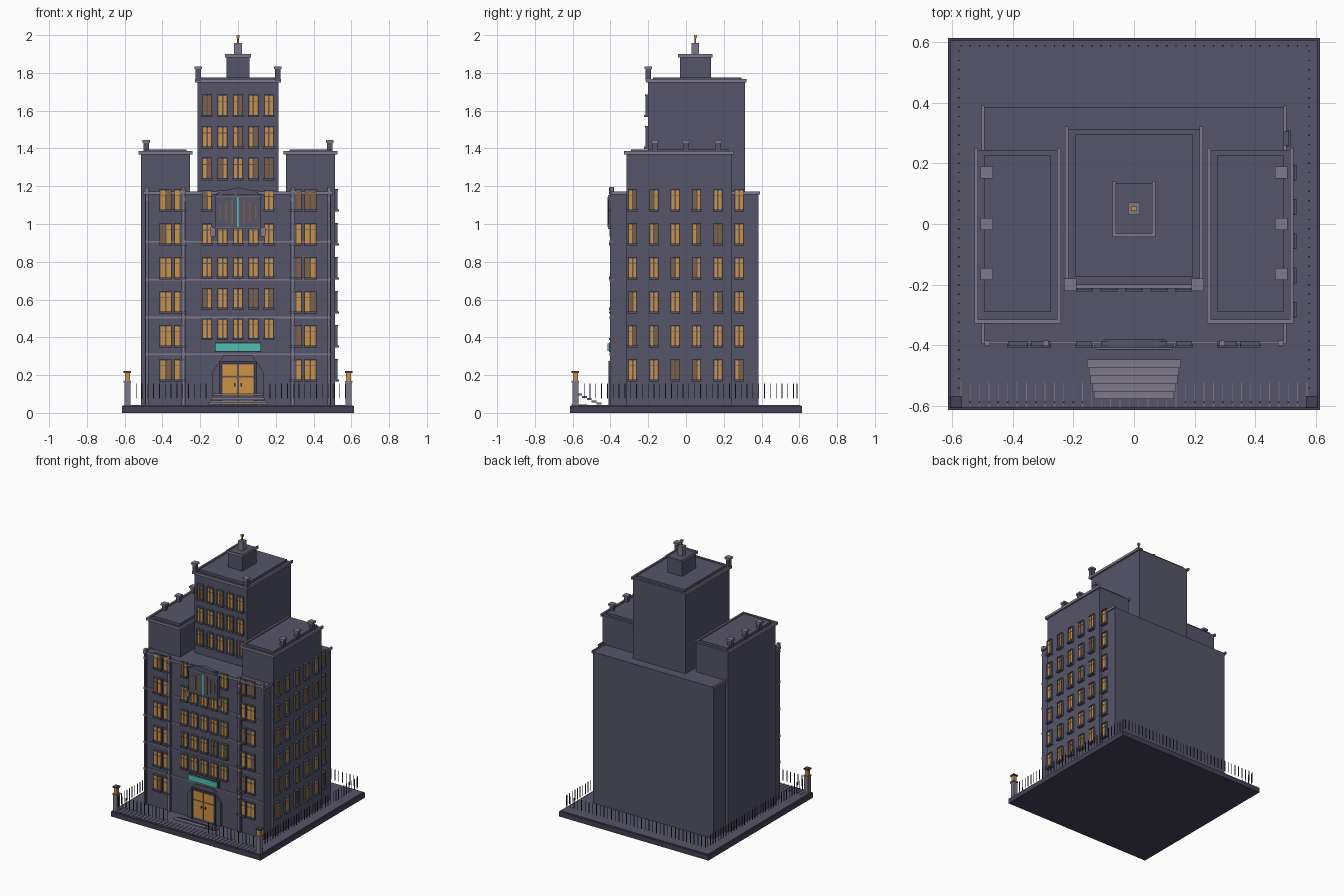
import bpy, bmesh, math, random
from mathutils import Matrix, Vector

random.seed(4)
if "Cube" in bpy.data.objects:
    bpy.data.objects.remove(bpy.data.objects["Cube"])


def material(name, r, g, b):
    m = bpy.data.materials.new(name)
    m.use_nodes = True
    m.diffuse_color = (r, g, b, 1)
    m.node_tree.nodes["Principled BSDF"].inputs["Base Color"].default_value = (r, g, b, 1)
    return m


WALL = material("slate wall", .09, .09, .14)
TRIM = material("pale stone", .21, .19, .25)
LIT = material("lit window", .62, .29, .055)
DIM = material("dim window", .23, .12, .05)
TEAL = material("teal", .08, .52, .44)
DARK = material("dark metal", .03, .03, .045)
BASE = material("dark stone", .06, .052, .09)


class Part:
    """Collects simple solids into one named object of one colour."""

    def __init__(self, name, mat):
        self.name, self.mat, self.bm = name, mat, bmesh.new()

    def box(self, x0, x1, y0, y1, z0, z1):
        size = Vector((abs(x1 - x0), abs(y1 - y0), abs(z1 - z0)))
        mid = Vector((x0 + x1, y0 + y1, z0 + z1)) / 2
        bmesh.ops.create_cube(self.bm, size=1, matrix=Matrix.Translation(mid) @ Matrix.Diagonal(size).to_4x4())
        return self

    def post(self, x, y, half, z0, z1):
        return self.box(x - half, x + half, y - half, y + half, z0, z1)

    def prism(self, outline, y0, y1):
        face = self.bm.faces.new([self.bm.verts.new((x, y0, z)) for x, z in outline])
        new = bmesh.ops.extrude_face_region(self.bm, geom=[face])["geom"]
        verts = [v for v in new if isinstance(v, bmesh.types.BMVert)]
        bmesh.ops.translate(self.bm, verts=verts, vec=(0, y1 - y0, 0))
        bmesh.ops.recalc_face_normals(self.bm, faces=self.bm.faces)
        return self

    def done(self):
        mesh = bpy.data.meshes.new(self.name)
        self.bm.to_mesh(mesh)
        self.bm.free()
        mesh.materials.append(self.mat)
        obj = bpy.data.objects.new(self.name, mesh)
        bpy.context.collection.objects.link(obj)
        return obj


# Ground slab
Part("ground_slab", BASE).box(-.613, .613, -.613, .613, 0, .036).done()
Part("ground_paving", WALL).box(-.605, .605, -.605, .605, .036, .042).done()


# Stacked blocks, each with a cornice on three sides and a raised roof panel
def block(name, x0, x1, y0, y1, z0, z1, lip=.013, panel=True):
    Part(name, WALL).box(x0, x1, y0, y1, z0, z1).done()
    c = Part(name + "_cornice", TRIM)
    low, high = z1 - .008, z1 + .01
    c.box(x0 - lip, x1 + lip, y0 - lip, y0, low, high)
    for a, b in ((x0 - lip, x0), (x1, x1 + lip)):
        c.box(a, b, y0, y1 + .008, low, high)
    c.done()
    if panel:
        Part(name + "_roof", WALL).box(x0 + .02, x1 - .02, y0 + .025, y1 - .018, z1, z1 + .018).done()


block("main_block", -.493, .493, -.385, .383, .04, 1.163, .01, False)
for side, a, b in (("right", -.513, -.253), ("left", .253, .513)):
    block(side + "_wing", a, b, -.315, .243, .04, 1.377)
block("tower", -.215, .215, -.2, .313, 1.1, 1.757)
block("penthouse", -.06, .06, -.032, .133, 1.757, 1.89, .01, False)

# Spire
Part("spire_base", TRIM).post(0, .05, .02, 1.89, 1.957).done()
Part("spire_rod", DIM).post(0, .05, .004, 1.957, 1.985).done()
Part("spire_tip", LIT).post(0, .05, .008, 1.985, 2).done()

# Chimneys
chimneys = Part("chimneys", WALL)
caps = Part("chimney_caps", TRIM)
for s in (-1, 1):
    spots = [(.485, y, 1.38, 1.43) for y in (-.165, 0, .17)] + [(.21, -.2, 1.757, 1.82)]
    for x, y, z0, z1 in spots:
        chimneys.post(s * x, y, .014, z0, z1)
        caps.post(s * x, y, .02, z1, z1 + .014)
chimneys.done()
caps.done()

# Windows: surround, sill, two leaves and a transom bar on any wall
surrounds = Part("window_surrounds", WALL)
sills = Part("window_sills", WALL)
lit = Part("lit_panes", LIT)
dim = Part("dim_panes", DIM)


def window(wall, facing, u, z, half, h):
    def put(part, u0, u1, d0, d1, z0, z1):
        if facing == "front":
            part.box(u0, u1, wall - d1, wall - d0, z0, z1)
        else:
            part.box(wall + d0, wall + d1, u0, u1, z0, z1)
    put(surrounds, u - half - .004, u + half + .004, 0, .008, z - h / 2, z + h / 2)
    for s in (-1, 1):
        edge = u + s * half
        put(surrounds, edge, edge + s * .005, 0, .014, z - h / 2, z + h / 2)
        pane = dim if random.random() < .22 else lit
        inner, outer = sorted((u + s * .004, edge))
        put(pane, inner, outer, .008, .011, z - h / 2, z + h * .2)
        put(pane, inner, outer, .008, .011, z + h * .24, z + h / 2)
    put(sills, u - half - .007, u + half + .007, 0, .023, z - h / 2 - .012, z - h / 2)
    put(sills, u - half - .005, u + half + .005, 0, .017, z + h / 2, z + h / 2 + .008)


rows = [.227 + .18 * i for i in range(6)]
for z in rows:
    for x in (-.383, -.307, .307, .383):
        window(-.385, "front", x, z, .027, .1)
    for i in range(6):
        window(.493 if i == 5 else .513, "side", -.283 + .113 * i, z, .019, .1)
for i in range(-2, 3):
    for z in (.445, .605, .77, .947, 1.125):
        window(-.385, "front", i * .082, z, .021, .095)
    for z in (1.293, 1.46, 1.628):
        window(-.2, "front", i * .082, z, .021, .1)
for part in (surrounds, sills, lit, dim):
    part.done()

# Front string courses and beaded pilasters
courses = Part("string_courses", TRIM)
for z in (.31, .505, .705, .905):
    courses.box(-.495, .495, -.392, -.385, z - .004, z + .004)
courses.done()
pilasters = Part("pilasters", WALL)
collars = Part("pilaster_collars", TRIM)
for x in (-.483, -.29, .29, .483):
    half = .013 if abs(x) < .4 else .008
    pilasters.box(x - half, x + half, -.399, -.385, .04, 1.165)
    collars.box(x - half / 3, x + half / 3, -.402, -.399, .04, 1.165)
    for z in (.31, .505, .705, .905, 1.13):
        collars.box(x - half, x + half, -.405, -.385, z - .009, z + .009)
    collars.post(x, -.393, .009, 1.165, 1.195)
pilasters.done()
collars.done()

# Tall ornamental window with a low pediment
Part("feature_panel", WALL).box(-.118, .118, -.41, -.385, .98, 1.145).done()
Part("feature_pediment", WALL).prism([(-.13, 1.155), (.13, 1.155), (.08, 1.177), (0, 1.193), (-.08, 1.177)], -.408, -.38).done()
ledge = Part("feature_ledges", TRIM)
ledge.box(-.125, .125, -.414, -.385, .974, .981).box(-.125, .125, -.414, -.385, 1.145, 1.153)
for s in (-1, 1):
    ledge.box(s * .118, s * .145, -.405, -.385, .935, .985)
ledge.done()
Part("feature_centre_strip", TEAL).box(-.006, .006, -.415, -.41, .985, 1.142).done()
strips = Part("feature_side_strips", DIM)
for s in (-1, 1):
    for i in (1, 2, 3):
        x, reach = s * i * .031, .082 - .016 * i
        strips.box(x - .004, x + .004, -.414, -.41, 1.063 - reach, 1.063 + reach)
strips.done()

# Entrance portal, glazed doors and canopy
outline = [(-.137, .04), (.137, .04), (.137, .215), (.075, .305), (-.075, .305), (-.137, .215)]
Part("portal", WALL).prism(outline, -.4, -.385).done()
edge = Part("portal_frame", BASE)
for s in (-1, 1):
    edge.box(s * .088, s * .1, -.41, -.4, .042, .27)
edge.box(-.1, .1, -.41, -.4, .262, .275)
edge.done()
doors = Part("door_panes", LIT)
handles = Part("door_handles", DARK)
for s in (-1, 1):
    doors.box(s * .004, s * .083, -.405, -.4, .06, .187)
    doors.box(s * .004, s * .083, -.405, -.4, .194, .257)
    handles.box(s * .012, s * .02, -.41, -.405, .14, .158)
doors.done()
handles.done()
Part("entrance_sign", TEAL).box(-.118, .118, -.415, -.408, .327, .368).done()
Part("entrance_sign_back", BASE).box(-.122, .122, -.408, -.385, .323, .372).done()

# Open treads
steps = Part("steps", TRIM)
for i in range(5):
    half, y, z = .155 - .006 * i, -.447 - .026 * i, .054 + .012 * i
    steps.box(-half, half, y - .026, y, z - .01, z)
steps.done()

# Railing pickets, with a row lying flat along the front
pickets = Part("pickets", DARK)
flat = Part("flat_pickets", TRIM)
for i in range(38):
    t = -.57 + i * .0308
    flat.box(t - .0012, t + .0012, -.605, -.522, .042, .045)
    pickets.post(t, .587, .002, .075, .155)
    if t > -.54:
        pickets.post(-.577, t, .002, .075, .155)
        pickets.post(.577, t, .002, .075, .155)
    if abs(t) > .16:
        pickets.post(t, -.587, .002, .075, .155)
pickets.done()
flat.done()

# Gate posts with lanterns
posts = Part("gate_posts", TRIM)
lamps = Part("lanterns", LIT)
hoods = Part("lantern_hoods", BASE)
for x in (-.586, .586):
    posts.post(x, -.586, .016, .042, .16).post(x, -.586, .02, .16, .17)
    lamps.post(x, -.586, .013, .17, .212)
    hoods.post(x, -.586, .019, .212, .222)
for part in (posts, lamps, hoods):
    part.done()
